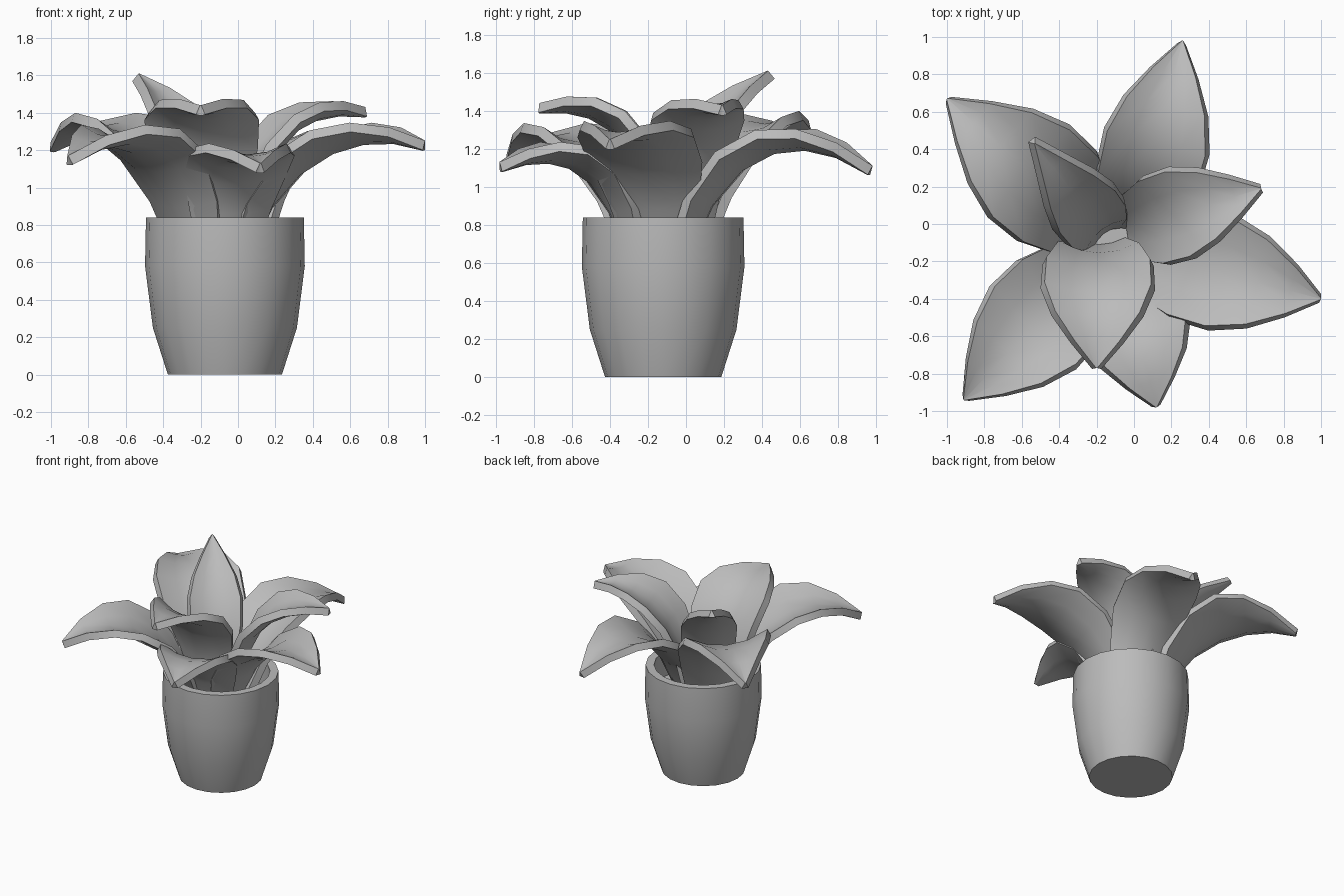
import bpy, bmesh, math
from mathutils import Vector

cube = bpy.data.objects.get("Cube")
if cube:
    bpy.data.objects.remove(cube)

grey = bpy.data.materials.new("plain grey")
grey.use_nodes = True
COLOUR = (0.5, 0.5, 0.5, 1)
grey.diffuse_color = COLOUR
grey.node_tree.nodes["Principled BSDF"].inputs["Base Color"].default_value = COLOUR


def finish(name, bm, angle=35):
    mesh = bpy.data.meshes.new(name)
    bm.to_mesh(mesh)
    bm.free()
    ob = bpy.data.objects.new(name, mesh)
    bpy.context.collection.objects.link(ob)
    mesh.materials.append(grey)
    bpy.ops.object.select_all(action="DESELECT")
    ob.select_set(True)
    bpy.context.view_layer.objects.active = ob
    bpy.ops.object.shade_smooth_by_angle(angle=math.radians(angle))
    return ob


# Pot: turned profile, with a hollow rim and an inner floor
def pot(cx, cy, sides=20):
    profile = [(0.305, 0), (0.385, 0.25), (0.427, 0.58), (0.422, 0.84),
               (0.36, 0.84), (0.36, 0.64)]
    bm = bmesh.new()
    rings = []
    for r, z in profile:
        rings.append([bm.verts.new((cx + r * math.cos(math.tau * i / sides),
                                    cy + r * math.sin(math.tau * i / sides), z))
                      for i in range(sides)])
    for low, high in zip(rings, rings[1:]):
        for i in range(sides):
            j = (i + 1) % sides
            bm.faces.new((low[i], low[j], high[j], high[i]))
    bm.faces.new(rings[0][::-1])
    bm.faces.new(rings[-1])
    return finish("pot", bm)


def bezier(a, b, c, d, t):
    s = 1 - t
    return a * s**3 + b * 3 * s * s * t + c * 3 * s * t * t + d * t**3


# Leaf: cupped, pointed strip along an arching rib, given thickness
ROWS = [(0, 0.5), (0.2, 0.76), (0.4, 0.97), (0.58, 1), (0.73, 0.79), (0.87, 0.42), (1, 0.01)]
COLS = (-1, -0.5, 0, 0.5, 1)


def leaf(name, base, tip, h1, z1, h2, z2, half, cup=0.28):
    a, d = Vector((*base, 0.65)), Vector(tip)
    b, c = a.lerp(d, h1), a.lerp(d, h2)
    b.z, c.z = z1, z2
    heading = Vector((d.x - a.x, d.y - a.y, 0)).normalized()
    side = Vector((heading.y, -heading.x, 0))
    bm = bmesh.new()
    grid = []
    for t, w in ROWS:
        p = bezier(a, b, c, d, t)
        along = bezier(a, b, c, d, t + 0.01) - bezier(a, b, c, d, t - 0.01)
        up = side.cross(along).normalized()
        grid.append([bm.verts.new(p + side * u * w * half + up * cup * half * w * u * u)
                     for u in COLS])
    for r, s in zip(grid, grid[1:]):
        for i in range(len(COLS) - 1):
            bm.faces.new((r[i], r[i + 1], s[i + 1], s[i]))
    ob = finish(name, bm, 40)
    mod = ob.modifiers.new("thickness", "SOLIDIFY")
    mod.thickness = 0.055
    mod.offset = -1
    # Bake the thickness so the rims stay crisp
    bpy.ops.object.modifier_apply(modifier=mod.name)
    bpy.ops.object.shade_smooth_by_angle(angle=math.radians(40))
    return ob


pot(-0.07, -0.12)

# Lower, spreading leaves
leaf("back_leaf", (0, -0.03), (0.26, 0.98, 1.11), 0.15, 1.17, 0.55, 1.42, 0.27)
leaf("left_leaf", (0, -0.14), (1.0, -0.4, 1.25), 0.15, 1.12, 0.58, 1.4, 0.295)
leaf("front_leaf", (-0.06, -0.27), (0.12, -0.98, 1.13), 0.15, 1.1, 0.5, 1.27, 0.27)
leaf("front_right_leaf", (-0.22, -0.22), (-0.91, -0.94, 1.17), 0.15, 1.15, 0.55, 1.43, 0.3)
leaf("back_right_leaf", (-0.22, -0.02), (-1.0, 0.67, 1.24), 0.15, 1.18, 0.5, 1.5, 0.31)

# Upper, steeper leaves
leaf("upper_left_leaf", (-0.04, -0.03), (0.68, 0.19, 1.43), 0.1, 1.24, 0.47, 1.48, 0.235)
leaf("upper_front_leaf", (-0.19, -0.11), (-0.2, -0.77, 1.44), 0.05, 1.24, 0.42, 1.48, 0.285)
leaf("upright_leaf", (-0.16, -0.05), (-0.53, 0.43, 1.61), 0.02, 1.1, 0.25, 1.37, 0.185)
